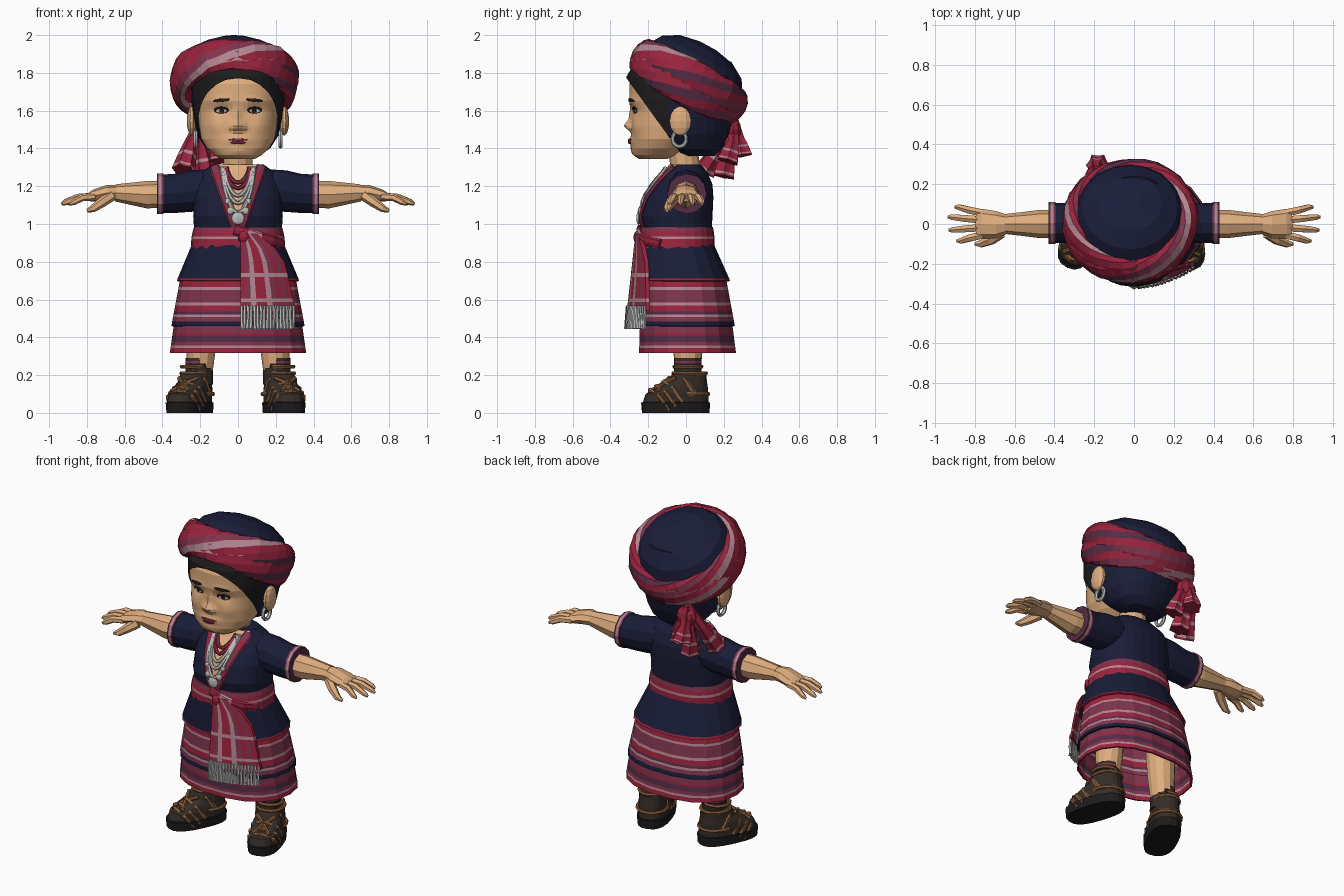
import bpy, bmesh, random
from math import sin, cos, pi, exp
from mathutils import Vector as V, Euler, Matrix
random.seed(4)
if "Cube" in bpy.data.objects:
    bpy.data.objects.remove(bpy.data.objects["Cube"])
COLOURS = {"navy": (.01, .012, .038), "skin": (.74, .42, .21), "red": (.32, .017, .047), "rose": (.21, .034, .075),
           "pink": (.45, .24, .28), "purple": (.09, .025, .06), "black": (.013, .011, .011),
           "leather": (.035, .026, .02), "tan": (.25, .11, .042), "silver": (.5, .5, .49)}
MATS = {key: bpy.data.materials.new(key) for key in COLOURS}
for key, m in MATS.items():
    m.use_nodes = True
    m.diffuse_color = m.node_tree.nodes["Principled BSDF"].inputs["Base Color"].default_value = (*COLOURS[key], 1)

def paint(ob, names):
    slots = ob.data.materials
    for p, key in zip(ob.data.polygons, names):
        if key not in slots:
            slots.append(MATS[key])
        p.material_index = slots.find(key)

def edit(ob, op):
    bm = bmesh.new()
    bm.from_mesh(ob.data)
    op(bm)
    bm.to_mesh(ob.data)
    bm.free()

def skin(name, rings, col, cap=True, closed=False, mirror=False):
    """Join rings of points; col is a name, a list per ring or a rule (i, j)."""
    n, count = len(rings[0]), len(rings)
    pick = col if callable(col) else (lambda i, j: col if isinstance(col, str) else col[i])
    cells = [(i, j) for i in range(count if closed else count - 1) for j in range(n)]
    faces = [(i * n + j, i * n + (j + 1) % n, (i + 1) % count * n + (j + 1) % n, (i + 1) % count * n + j) for i, j in cells]
    names = [pick(i, j) for i, j in cells]
    if cap and not closed:
        faces += [tuple(range(n)), tuple(range((count - 1) * n, count * n))]
        names += [pick(0, 0), pick(count - 2, 0)]
    me = bpy.data.meshes.new(name)
    me.from_pydata([p for r in rings for p in r], [], faces)
    ob = bpy.data.objects.new(name, me)
    bpy.context.collection.objects.link(ob)
    paint(ob, names)
    edit(ob, lambda bm: bmesh.ops.recalc_face_normals(bm, faces=bm.faces))
    if mirror:
        ob.modifiers.new("mirror", "MIRROR")
    return ob

def spow(v, e):
    return abs(v) ** e * (1 if v > 0 else -1)

def loft(name, rings, col, n=28, power=2.3, pleat=0, **kw):
    """Stack ovals given as (z, half width, front y, back y)."""
    def point(z, rx, f, b, j):
        a, s = 2 * pi * j / n, 1 + pleat * cos(j * pi)
        return V((rx * s * spow(cos(a), 2 / power), (f + b) / 2 + (b - f) / 2 * s * spow(sin(a), 2 / power), z))
    return skin(name, [[point(*r, j) for j in range(n)] for r in rings], col, **kw)

def tube(name, pts, radii, col, n=8, ref=(0, 1, 0), closed=False, flute=0, **kw):
    pts, out = [V(p) for p in pts], []
    radii = radii if isinstance(radii, list) else [radii] * len(pts)
    for i, p in enumerate(pts):
        nxt = pts[(i + 1) % len(pts)] if closed else pts[min(i + 1, len(pts) - 1)]
        d = (nxt - pts[i - 1 if closed else max(i - 1, 0)]).normalized()
        side = d.cross(V(ref)).normalized()
        a, b = radii[i] if isinstance(radii[i], tuple) else (radii[i], radii[i])
        out.append([p + (side * a * cos(2 * pi * j / n) + side.cross(d) * b * sin(2 * pi * j / n)) * (1 + flute * cos(pi * j))
                    for j in range(n)])
    return skin(name, out, col, closed=closed, **kw)

def ball(name, c, r, col, **kw):
    angles = [.1 + (pi - .2) * i / 6 for i in range(7)]
    return skin(name, [[V(c) + V((r[0] * sin(t) * cos(pi * j / 5), r[1] * sin(t) * sin(pi * j / 5), r[2] * cos(t)))
                        for j in range(10)] for t in angles], col, **kw)

def cut(ob, point, normal, clear=False):
    edit(ob, lambda bm: bmesh.ops.bisect_plane(bm, geom=bm.verts[:] + bm.edges[:] + bm.faces[:], plane_co=point,
                                               plane_no=normal, clear_outer=clear))

def front_y(rings, x, z, power=2.3):
    """Front surface of a loft at x and z."""
    z = min(max(z, rings[0][0]), rings[-1][0])
    for a, b in zip(rings, rings[1:]):
        if a[0] <= z <= b[0]:
            _, rx, f, k = V(a).lerp(V(b), (z - a[0]) / (b[0] - a[0]))
            return (f + k) / 2 - (k - f) / 2 * (1 - min(abs(x / rx), .99) ** power) ** (1 / power)

# Head with sculpted features: (x, z, spread x, spread z, push)
HEAD = [(1.345, .09, -.25, -.1), (1.365, .125, -.275, -.05), (1.4, .165, -.285, 0), (1.45, .195, -.287, .05),
        (1.52, .207, -.287, .08), (1.6, .212, -.288, .1), (1.65, .217, -.3, .1), (1.74, .22, -.3, .1), (1.84, .18, -.26, .1)]
BUMPS = [(0, 1.52, .028, .025, .04), (.03, 1.51, .016, .015, .016), (0, 1.575, .02, .04, .014), (.12, 1.52, .05, .045, .01),
         (0, 1.385, .05, .025, .01), (0, 1.44, .06, .025, .014), (.088, 1.6, .04, .025, -.01), (.085, 1.65, .06, .02, .006)]
def bump(x, z):
    return sum(h * exp(-((abs(x) - cx) / sx) ** 2 - ((z - cz) / sz) ** 2) for cx, cz, sx, sz, h in BUMPS)

head = loft("head", [V(a).lerp(V(b), k / 5) for a, b in zip(HEAD, HEAD[1:]) for k in range(5)], "skin", n=64)
for v in head.data.vertices:
    v.co.y -= bump(v.co.x, v.co.z) if v.co.y < -.12 else 0
tube("neck", [(0, .01, 1.2), (0, -.02, 1.42)], .078, "skin", n=12)

def patch(name, cx, cz, rx, rz, col, off, slope=0, mirror=True):
    """Thin plate that follows the face."""
    rings = []
    for s, o in ((1, -.003), (.85, off), (.05, off)):
        xz = [(cx + s * rx * cos(pi * j / 6), cz + s * rz * sin(pi * j / 6) + slope * s * rx * cos(pi * j / 6)) for j in range(12)]
        rings.append([V((x, front_y(HEAD, x, z) - bump(x, z) - o, z)) for x, z in xz])
    skin(name, rings, col, mirror=mirror)

patch("eye_rim", .088, 1.603, .043, .02, "black", .003)
patch("eye_white", .088, 1.599, .034, .013, "silver", .005)
patch("iris", .086, 1.6, .014, .014, "black", .007)
patch("eyebrow", .088, 1.655, .048, .01, "black", .005, slope=-.1)
patch("upper_lip", 0, 1.446, .054, .007, "rose", .006, mirror=False)
patch("lower_lip", 0, 1.431, .042, .008, "red", .008, mirror=False)
ball("ear", (.245, -.03, 1.545), (.026, .06, .078), "skin", mirror=True)
tube("earring", [(.225, -.035 + .036 * cos(pi * k / 8), 1.45 + .04 * sin(pi * k / 8)) for k in range(16)], .011, "silver",
     n=6, ref=(1, 0, 0), closed=True, mirror=True)
# Hair in front, head cloth behind
cover = loft("hair_and_head_cloth", [(1.36, .11, 0, .15), (1.4, .17, -.1, .19), (1.47, .215, -.25, .225), (1.56, .236, -.295, .25),
             (1.66, .247, -.313, .27), (1.78, .245, -.315, .27), (1.86, .2, -.27, .24)], "navy")
cut(cover, (0, -.31, 1.765), (0, -.81, -.585), clear=True)
cut(cover, (0, -.09, 1.6), (0, 1, 0))
paint(cover, ["black" if p.center.y < -.09 else "navy" for p in cover.data.polygons])

# Turban: cap and two crossing wraps
def tilted(p, roll=0):
    return Euler((-.5, roll, 0)).to_matrix() @ V(p) + V((-.02, .012, 1.75))

skin("turban_cap", [[tilted((r * cos(pi * j / 10), r * sin(pi * j / 10), h)) for j in range(20)]
     for h, r in ((0, .28), (.09, .277), (.15, .24), (.198, .16), (.22, .05))], "navy")
BANDS = ["red", "red", "pink", "rose", "red", "red", "red", "pink", "red", "rose", "red", "purple"]
for name, roll, half, big in (("wrap_under", .1, .098, 0), ("wrap_over", -.13, .086, .008)):
    rings = []
    for a in [2 * pi * i / 32 for i in range(32)]:
        w = random.uniform(-.005, .005) + big
        sect = [((.046 + w) * cos(t), half * sin(t) + w) for t in [pi * j / 6 + a for j in range(12)]]
        rings.append([tilted(((.29 + k) * cos(a), (.285 + k) * sin(a), h), roll) for k, h in sect])
    skin(name, rings, lambda i, j: BANDS[j], closed=True)
# Tassels at the back
for k, (mid, end) in enumerate([((-.25, .2, 1.43), (-.29, .1, 1.28)), ((-.19, .23, 1.4), (-.17, .2, 1.25)),
                                ((-.19, .28, 1.45), (-.18, .295, 1.36)), ((-.13, .25, 1.43), (-.11, .22, 1.33))]):
    steps = [V(mid).lerp(V(end), t) for t in (0, .4, .52, .85, .93, 1)]
    tube(f"tassel_{k + 1}", [(-.19, .25, 1.56)] + steps, [.025, .03, .043, .046, .053, .055, .056],
         ["red", "red", "pink", "red", "pink", "red"], n=12, flute=.12)
ball("tassel_knot", (-.18, .25, 1.5), (.065, .045, .06), "red")

# Shirt with open neck, collar and sleeves
SHIRT = [(.94, .23, -.215, .135), (1.04, .237, -.238, .14), (1.14, .235, -.21, .145), (1.21, .225, -.165, .14),
         (1.27, .2, -.115, .115), (1.315, .135, -.09, .08)]
shirt = loft("shirt", SHIRT, "navy")
for s in (-1, 1):
    cut(shirt, (0, 0, .94), (s, 0, -.33))
paint(shirt, ["skin" if p.center.y < -.03 and abs(p.center.x) < (p.center.z - .94) * .33 else "navy" for p in shirt.data.polygons])
tube("collar", [(x, front_y(SHIRT, x, z) - .004, z) for x, z in [(.014 + .11 * k / 8, .985 + .32 * k / 8) for k in range(9)]],
     (.028, .012), ["rose", "rose", "red", "rose"] * 2, mirror=True)
tube("sleeve", [(.1, .005, 1.195), (.24, .005, 1.175), (.33, .005, 1.162), (.41, .005, 1.16)],
     [(.098, .1), (.11, .105), (.103, .1), (.102, .1)], "navy", n=12, mirror=True)
tube("cuff", [(x, .005, 1.16) for x in (.395, .405, .42, .43)], (.107, .105), ["rose", "pink", "purple"], n=12, mirror=True)
# Arms and hands
tube("arm", [(.38, 0, 1.16), (.48, 0, 1.155), (.56, 0, 1.16), (.65, 0, 1.165)],
     [(.07, .072), (.073, .07), (.06, .06), (.045, .05)], "skin", mirror=True)
tube("palm", [(.63, 0, 1.165), (.69, -.004, 1.165), (.76, 0, 1.15), (.79, 0, 1.14)],
     [(.042, .045), (.042, .068), (.033, .075), (.022, .068)], "skin", mirror=True)
for k, (y, tip, reach) in enumerate(((-.055, -.085, .89), (-.018, -.03, .93), (.02, .035, .935), (.055, .085, .9))):
    tube(f"finger_{k + 1}", [(.76, y, 1.145), ((.76 + reach) / 2, (y + tip) / 2, 1.14), (reach - .02, tip, 1.115),
         (reach, tip, 1.105)], [.021, .02, .016, .008], "skin", n=6, mirror=True)
tube("thumb", [(.67, -.045, 1.15), (.72, -.08, 1.115), (.77, -.1, 1.08), (.8, -.1, 1.07)], [.03, .027, .02, .009], "skin",
     n=6, mirror=True)
# Necklaces and pendants
for k, (w, low, col) in enumerate(((.06, 1.22, "rose"), (.066, 1.19, "red"), (.072, 1.15, "silver"), (.08, 1.11, "silver"),
                                   (.086, 1.06, "silver"))):
    xz = [(-w * cos(pi * i / 14), 1.3 - (1.3 - low) * sin(pi * i / 14) ** 1.35) for i in range(15)]
    tube(f"necklace_{k + 1}", [(x, front_y(SHIRT, x, z) - .014, z) for x, z in xz], .011, col, n=6)
for k, (x, z, r) in enumerate(((0, 1.03, .034), (-.04, 1.07, .02), (.04, 1.07, .02), (-.055, 1.12, .016), (.055, 1.12, .016))):
    ball(f"pendant_{k + 1}", (x, front_y(SHIRT, x, z) - .016, z), (r, .012, r), "silver")

# Belt, peplum and skirt tiers, banded by height
BELT = [(.87, .25, -.25, .15), (.92, .247, -.25, .15), (.935, .245, -.25, .15), (.96, .24, -.245, .147), (.985, .232, -.24, .143)]
loft("belt", BELT, ["red", "pink", "red", "rose"])
def tier(name, top, bottom, bands):
    """Skirt tier between two ovals; bands are (share of height, colour)."""
    shares = [sum(s for s, _ in bands[:k]) for k in range(len(bands) + 1)]
    ob = loft(name, [V(top).lerp(V(bottom), t) for t in shares], [c for _, c in bands], n=36, pleat=.008, cap=False)
    ob.modifiers.new("cloth", "SOLIDIFY").thickness = .01

tier("peplum", (.89, .243, -.25, .15), (.7, .322, -.268, .235), [(.94, "navy"), (.06, "red")])
tier("upper_skirt", (.73, .3, -.24, .21), (.46, .35, -.258, .26), [(.24, "red"), (.05, "pink"), (.25, "rose"), (.06, "pink"),
     (.12, "red"), (.05, "purple"), (.05, "pink"), (.09, "rose"), (.09, "navy")])
tier("lower_skirt", (.48, .335, -.245, .245), (.318, .358, -.25, .266), [(.36, "rose"), (.08, "red"), (.2, "purple"),
     (.12, "rose"), (.08, "pink"), (.16, "red")])
# Sash hanging at the front, with fringe
def sash_y(x, z):
    return -.268 - (.95 - z) * .11 + x * x * 1.1

rings = []
for z, x1 in ((.95, .1), (.87, .2), (.8, .245), (.74, .262), (.72, .266), (.64, .285), (.605, .29), (.588, .295), (.57, .3), (.54, .305)):
    xs = [.012 + (x1 - .012) * k / 10 for k in range(11)]
    rings.append([V((x, sash_y(x, z), z)) for x in xs] + [V((x, sash_y(x, z) + .02, z)) for x in reversed(xs)])
STRIPES = ["red", "rose", "pink", "red", "red", "pink", "rose", "red", "rose", "red"]
skin("sash", rings, lambda i, j: "pink" if i in (3, 6) else STRIPES[j % 11 % 10])
for k in range(17):
    x = .02 + k * .0172
    y = sash_y(x, .5)
    tube(f"fringe_{k + 1}", [(x, y + .006, .568), (x, y + .002, .5), (x + random.uniform(-.005, .005), y, .445)],
         [.008, .009, .011], "silver", n=5)
tube("sash_fold", [(x, front_y(BELT, x, .965 - x * .3) - .006, .965 - x * .3) for x in (-.02, .05, .12, .18, .235)],
     (.028, .014), ["red", "pink", "red", "red"])
ball("sash_knot", (.03, -.255, .93), (.03, .025, .035), "red")

# Legs and socks
tube("leg", [(.19, .01, .6), (.195, .01, .36), (.203, .01, .2)], [.09, .08, .066], "skin", n=12, mirror=True)
tube("sock", [(.206, .01, z) for z in (.29, .275, .262, .235, .15)], .073, ["leather", "rose", "black", "leather"], n=12, mirror=True)
# Boots, turned outward, the right one more
boots = [loft("boot", [(0, .092, -.25, .115), (.055, .096, -.255, .118), (.057, .088, -.245, .11), (.1, .088, -.23, .108),
              (.135, .084, -.17, .105), (.165, .077, -.11, .1), (.215, .073, -.075, .095)], ["black"] * 2 + ["leather"] * 4, n=20, power=2.6)]
ARCH = [(-.082, -.02, .07), (-.074, -.07, .14), (0, -.1, .175), (.074, -.07, .14), (.082, -.02, .07)]
for k, (dy, dz, s) in enumerate(((.03, .035, .95), (-.035, -.012, 1), (-.075, -.035, 1.02), (-.11, -.055, .98))):
    boots.append(tube(f"boot_strap_{k + 1}", [(x * s, y + dy, z + dz) for x, y, z in ARCH], .014, "tan", n=6))
for s in (-1, 1):
    boots.append(tube("boot_lace", [(-.05 * s, -.19, .115), (0, -.14, .155), (.055 * s, -.085, .185)], .011, "tan", n=6))
for name, z, rx, ry, y in (("boot_collar", .21, .077, .088, .01), ("ankle_lace", .245, .072, .072, 0), ("heel_trim", .1, .088, .1, .01)):
    boots.append(tube(name, [(rx * cos(pi * k / 8), y + ry * sin(pi * k / 8), z) for k in range(16)], .011, "tan", n=6,
                      ref=(0, 0, 1), closed=True))
for ob in boots:
    twin = bpy.data.objects.new("right_" + ob.name, ob.data.copy())
    bpy.context.collection.objects.link(twin)
    ob.data.transform(Matrix.Translation((.222, .01, 0)) @ Matrix.Rotation(.31, 4, "Z"))
    twin.data.transform(Matrix.Translation((-.226, .01, 0)) @ Matrix.Rotation(-.45, 4, "Z"))
